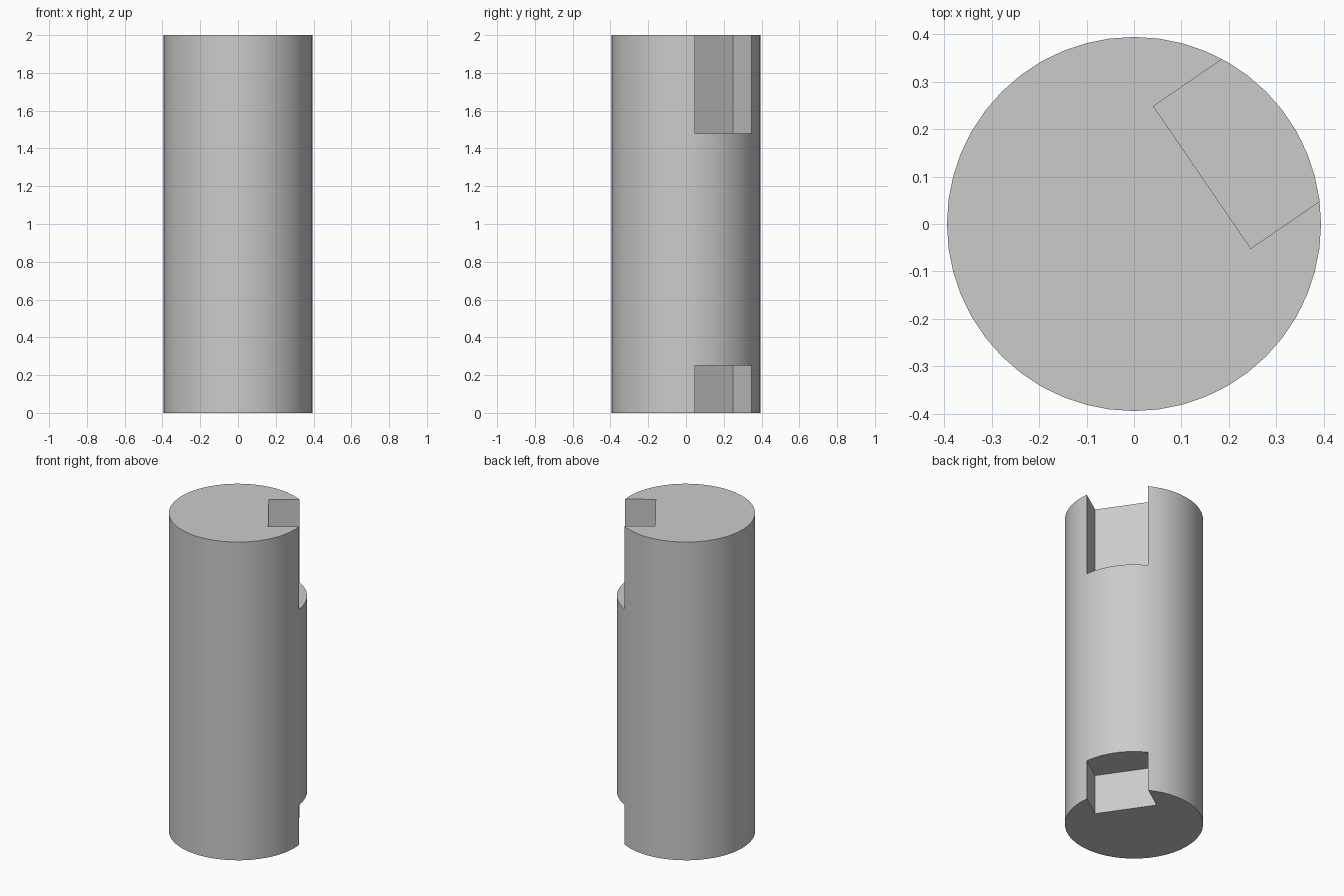
import bpy
import math
from mathutils import Vector

cube = bpy.data.objects.get("Cube")
if cube:
    bpy.data.objects.remove(cube, do_unlink=True)

RADIUS, HEIGHT = 0.394, 2.0
FLAT_DIST = 0.174      # notch floor distance from the axis
NOTCH_WIDTH = 0.363
NOTCH_DEPTH = 0.5      # cutter reach past the rim
NOTCH_ANGLE = math.radians(34.4)

# Material
grey = bpy.data.materials.new("light grey")
grey.use_nodes = True
colour = (0.6, 0.6, 0.6, 1.0)
grey.diffuse_color = colour
grey.node_tree.nodes["Principled BSDF"].inputs["Base Color"].default_value = colour

# Main round bar
bpy.ops.mesh.primitive_cylinder_add(vertices=48, radius=RADIUS, depth=HEIGHT,
                                    location=(0, 0, HEIGHT / 2))
bar = bpy.context.object
bar.name = "notched_bar"
bar.data.materials.append(grey)


def cut_notch(name, z_low, z_high):
    """Cut a flat-floored rectangular notch into the side of the bar."""
    outward = Vector((math.cos(NOTCH_ANGLE), math.sin(NOTCH_ANGLE), 0))
    centre = outward * (FLAT_DIST + NOTCH_DEPTH / 2)
    centre.z = (z_low + z_high) / 2
    bpy.ops.mesh.primitive_cube_add(size=1, location=centre,
                                    rotation=(0, 0, NOTCH_ANGLE))
    cutter = bpy.context.object
    cutter.name = name
    cutter.scale = (NOTCH_DEPTH, NOTCH_WIDTH, z_high - z_low)
    cutter.data.materials.append(grey)
    mod = bar.modifiers.new(name, "BOOLEAN")
    mod.operation = "DIFFERENCE"
    mod.solver = "EXACT"
    mod.object = cutter
    bpy.context.view_layer.objects.active = bar
    bpy.ops.object.modifier_apply(modifier=mod.name)
    bpy.data.objects.remove(cutter, do_unlink=True)


# Long notch at the top, short one at the bottom
cut_notch("top_notch", 1.48, HEIGHT + 0.1)
cut_notch("bottom_notch", -0.1, 0.25)

# Smooth barrel with crisp edges
bpy.ops.object.select_all(action="DESELECT")
bar.select_set(True)
bpy.context.view_layer.objects.active = bar
bpy.ops.object.shade_smooth_by_angle(angle=math.radians(30))
